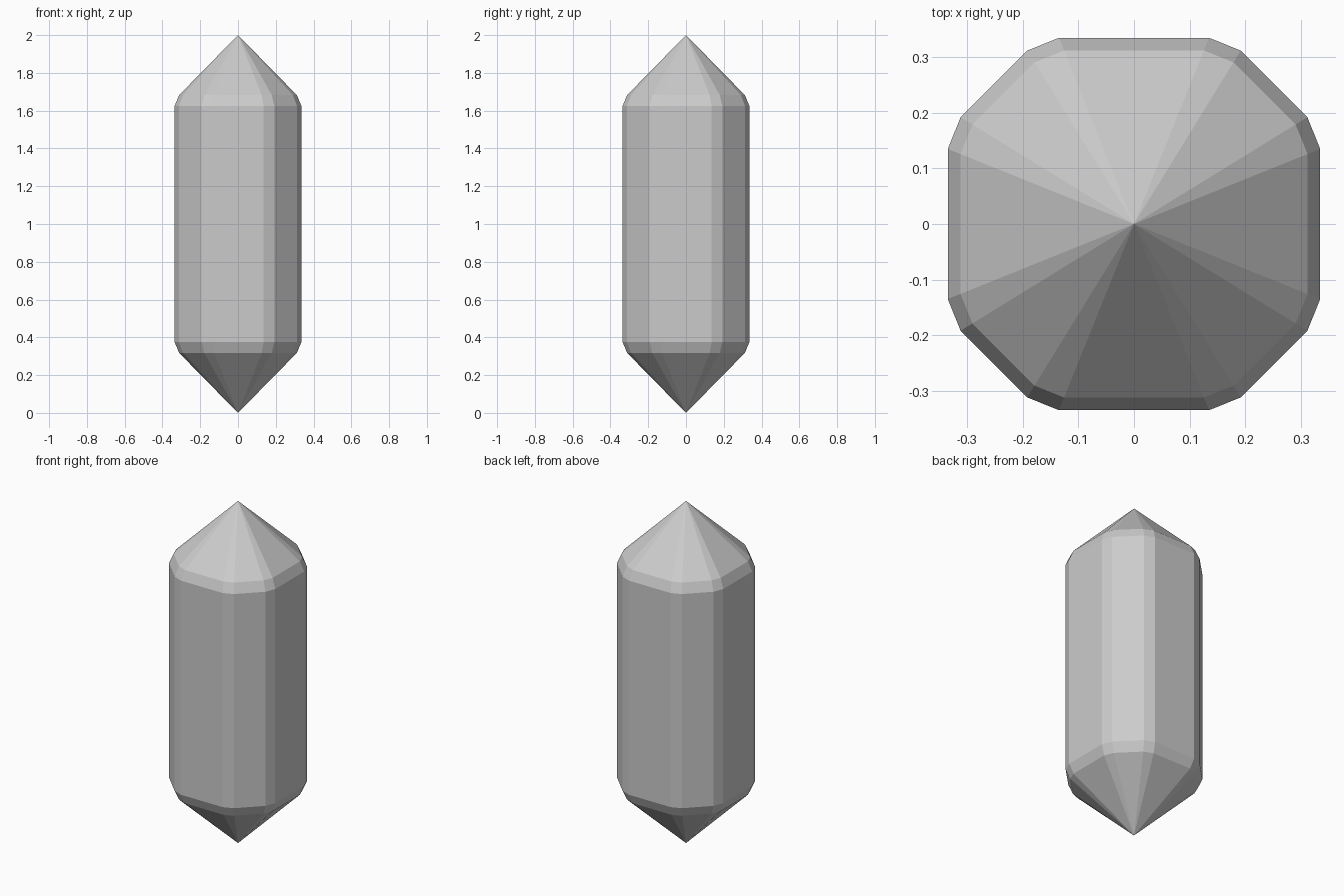
import bpy, bmesh

if "Cube" in bpy.data.objects:
    bpy.data.objects.remove(bpy.data.objects["Cube"])

# Softened octagon: one quadrant, repeated by quarter turns
quadrant = [(0.335, -0.135), (0.335, 0.135), (0.312, 0.192), (0.192, 0.312)]
outline = []
for turn in range(4):
    for x, y in (quadrant[1:]):
        for _ in range(turn):
            x, y = -y, x
        outline.append((x, y))
    x, y = 0.135, 0.335
    for _ in range(turn):
        x, y = -y, x
    outline.append((x, y))

bm = bmesh.new()

# Stacked rings: (height, scale) with a narrow bevel at each shoulder
levels = [(0.318, 0.932), (0.374, 1.0), (1.626, 1.0), (1.682, 0.932)]
rings = [[bm.verts.new((x * s, y * s, z)) for x, y in outline] for z, s in levels]
n = len(outline)
for a, b in zip(rings, rings[1:]):
    for i in range(n):
        j = (i + 1) % n
        bm.faces.new((a[i], a[j], b[j], b[i]))

# Pointed ends
for ring, z in ((rings[0], 0.0), (rings[-1], 2.0)):
    tip = bm.verts.new((0, 0, z))
    for i in range(n):
        bm.faces.new((ring[i], ring[(i + 1) % n], tip))

bmesh.ops.recalc_face_normals(bm, faces=bm.faces)
mesh = bpy.data.meshes.new("crystal")
bm.to_mesh(mesh)
bm.free()
bpy.context.collection.objects.link(bpy.data.objects.new("crystal", mesh))
